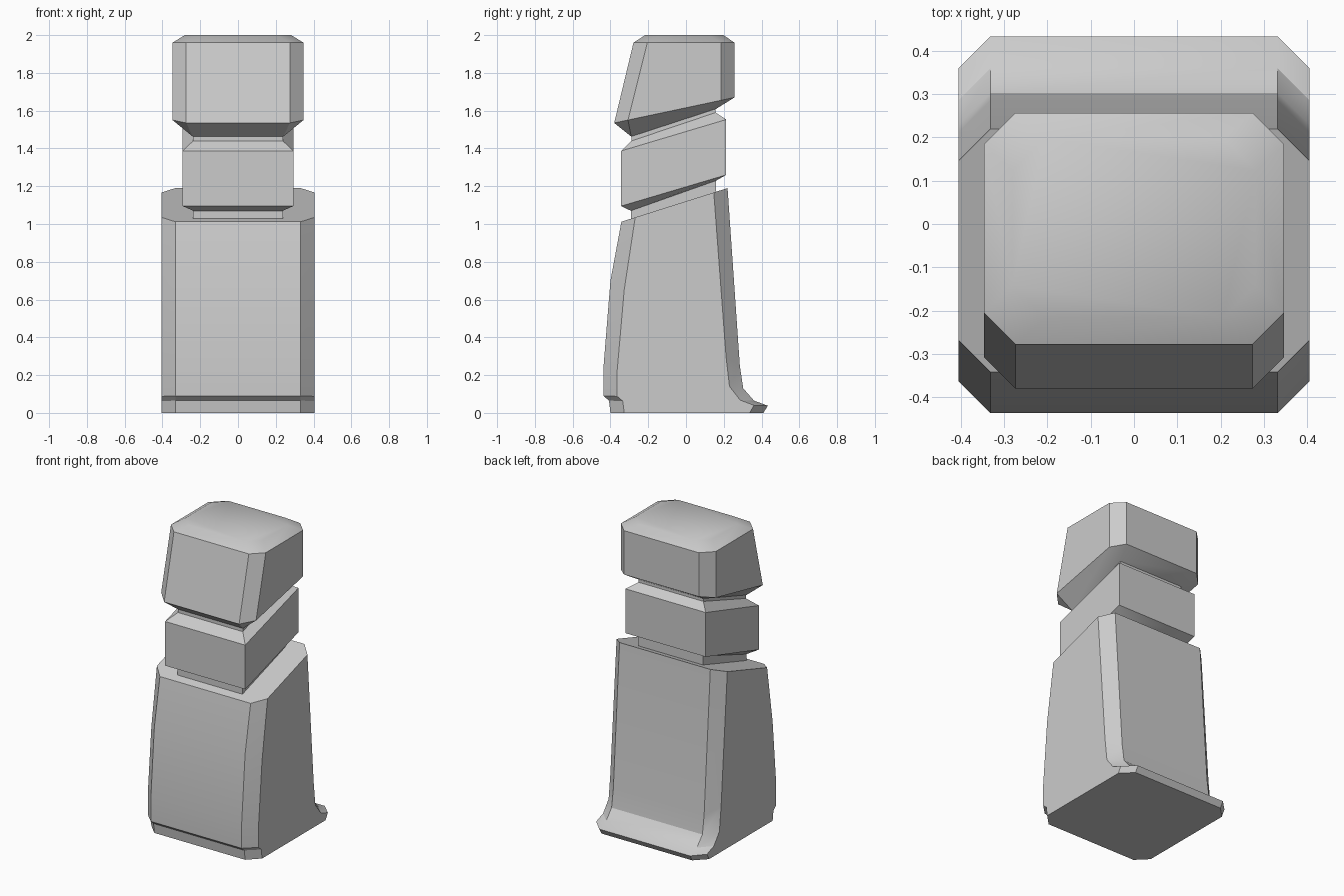
import bpy, bmesh, math

if "Cube" in bpy.data.objects:
    bpy.data.objects.remove(bpy.data.objects["Cube"])


def ring(bm, hx, front, back, c):
    """Chamfered rectangle lying on the slanted line from front (y, z) to back (y, z)."""
    (yf, zf), (yb, zb) = front, back

    def pt(x, y):
        t = (y - yf) / (yb - yf)
        return bm.verts.new((x, y, zf + t * (zb - zf)))

    return [pt(x, y) for x, y in (
        (-hx + c, yf), (hx - c, yf), (hx, yf + c), (hx, yb - c),
        (hx - c, yb), (-hx + c, yb), (-hx, yb - c), (-hx, yf + c))]


def loft(name, sections):
    """Skin a stack of (half width, front, back, chamfer) sections."""
    bm = bmesh.new()
    rings = [ring(bm, *s) for s in sections]
    for a, b in zip(rings, rings[1:]):
        for i in range(8):
            j = (i + 1) % 8
            bm.faces.new((a[i], a[j], b[j], b[i]))
    bm.faces.new(rings[0][::-1])
    bm.faces.new(rings[-1])
    bmesh.ops.remove_doubles(bm, verts=bm.verts, dist=0.0005)
    bmesh.ops.recalc_face_normals(bm, faces=bm.faces)
    me = bpy.data.meshes.new(name)
    bm.to_mesh(me)
    bm.free()
    ob = bpy.data.objects.new(name, me)
    bpy.context.collection.objects.link(ob)
    bpy.ops.object.select_all(action='DESELECT')
    ob.select_set(True)
    bpy.context.view_layer.objects.active = ob
    bpy.ops.object.shade_smooth_by_angle(angle=math.radians(30))
    return ob


# Tapered pedestal with flared foot at the back and slanted top
front = [(-.40, 0), (-.408, .065), (-.437, .09), (-.437, .24), (-.40, .70), (-.342, 1.012)]
back = [(.41, 0), (.433, .038), (.36, .065), (.303, .13), (.285, .25), (.22, 1.19)]
loft("pedestal", [(.405, f, b, .073) for f, b in zip(front, back)])

# Slanted middle block with recessed necks above and below
loft("neck_block", [
    (.237, (-.292, 1.01), (.16, 1.155), 0),
    (.237, (-.292, 1.07), (.16, 1.23), 0),
    (.293, (-.343, 1.095), (.213, 1.26), 0),
    (.293, (-.343, 1.387), (.213, 1.553), 0),
    (.237, (-.288, 1.44), (.157, 1.59), 0),
    (.237, (-.288, 1.48), (.157, 1.625), 0)])

# Head block with chamfered corners, top and slanted underside
loft("head", [
    (.240, (-.29, 1.463), (.16, 1.61), 0),
    (.347, (-.38, 1.535), (.257, 1.67), .073),
    (.347, (-.278, 1.96), (.257, 1.96), .073),
    (.281, (-.216, 2.0), (.198, 2.0), .075)])
